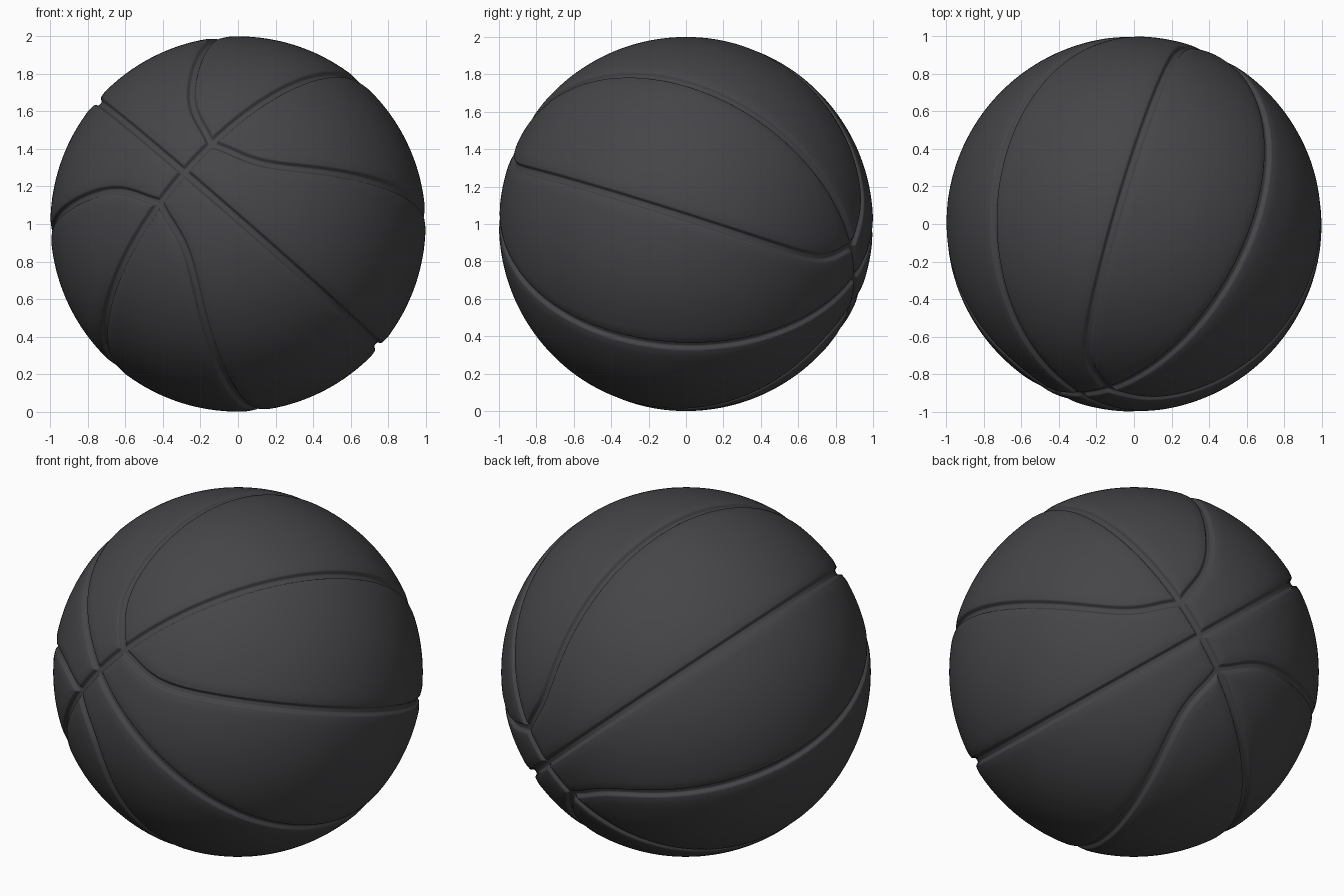
import bpy, bmesh, math
from mathutils import Vector
from mathutils.kdtree import KDTree

if "Cube" in bpy.data.objects:
    bpy.data.objects.remove(bpy.data.objects["Cube"])

# Seam frame: D = pole where seams gather, T = along the short link, S = across it
D = Vector((-0.29, -0.915, 0.28)).normalized()
T = Vector((0.657, 0.02, 0.754))
T = (T - D * T.dot(D)).normalized()
S = T.cross(D)


def on_ball(polar, az):
    return D * math.cos(polar) + (T * math.cos(az) + S * math.sin(az)) * math.sin(polar)


# Seam lines: two crossing great circles and four curved seams
seams = []
N = 1200
JOIN = math.radians(12)
for i in range(N):
    a = 2 * math.pi * i / N
    seams.append(on_ball(a, 0))
    seams.append(on_ball(a, math.pi / 2))
for i in range(N):
    # denser samples near the junction, mirrored to the far pole
    p = JOIN + (math.pi / 2 - JOIN) * (i / (N - 1)) ** 2
    az = math.radians(44.5) * (1 - math.exp(-(math.degrees(p - JOIN)) / 5))
    for polar in (p, math.pi - p):
        for a in (az, -az, math.pi - az, math.pi + az):
            seams.append(on_ball(polar, a))

tree = KDTree(len(seams))
for i, p in enumerate(seams):
    tree.insert(p, i)
tree.balance()


def smoothstep(a, b, x):
    t = max(0.0, min(1.0, (x - a) / (b - a)))
    return t * t * (3 - 2 * t)


# Ball: sphere refined only along the seams
bm = bmesh.new()
bmesh.ops.create_icosphere(bm, subdivisions=6, radius=1)
for reach in (0.085, 0.055, 0.033):
    near = {v: tree.find(v.co)[2] < reach for v in bm.verts}
    edges = [e for e in bm.edges if near[e.verts[0]] and near[e.verts[1]]]
    bmesh.ops.subdivide_edges(bm, edges=edges, cuts=1, use_grid_fill=True)
    bmesh.ops.triangulate(bm, faces=[f for f in bm.faces if len(f.verts) > 3])
    for v in bm.verts:
        v.co.normalize()

# Press in the seam channels with softly rounded shoulders
for v in bm.verts:
    d = tree.find(v.co)[2]
    depth = 0.020 * (1 - smoothstep(0.010, 0.028, d)) + 0.006 * (1 - smoothstep(0.015, 0.07, d))
    v.co = v.co * (1 - depth) + Vector((0, 0, 1))
for f in bm.faces:
    f.smooth = True

mesh = bpy.data.meshes.new("ball")
bm.to_mesh(mesh)
bm.free()
ball = bpy.data.objects.new("ball", mesh)
bpy.context.collection.objects.link(ball)

rubber = bpy.data.materials.new("charcoal rubber")
rubber.diffuse_color = (0.06, 0.06, 0.065, 1)
rubber.use_nodes = True
rubber.node_tree.nodes["Principled BSDF"].inputs["Base Color"].default_value = rubber.diffuse_color
mesh.materials.append(rubber)
